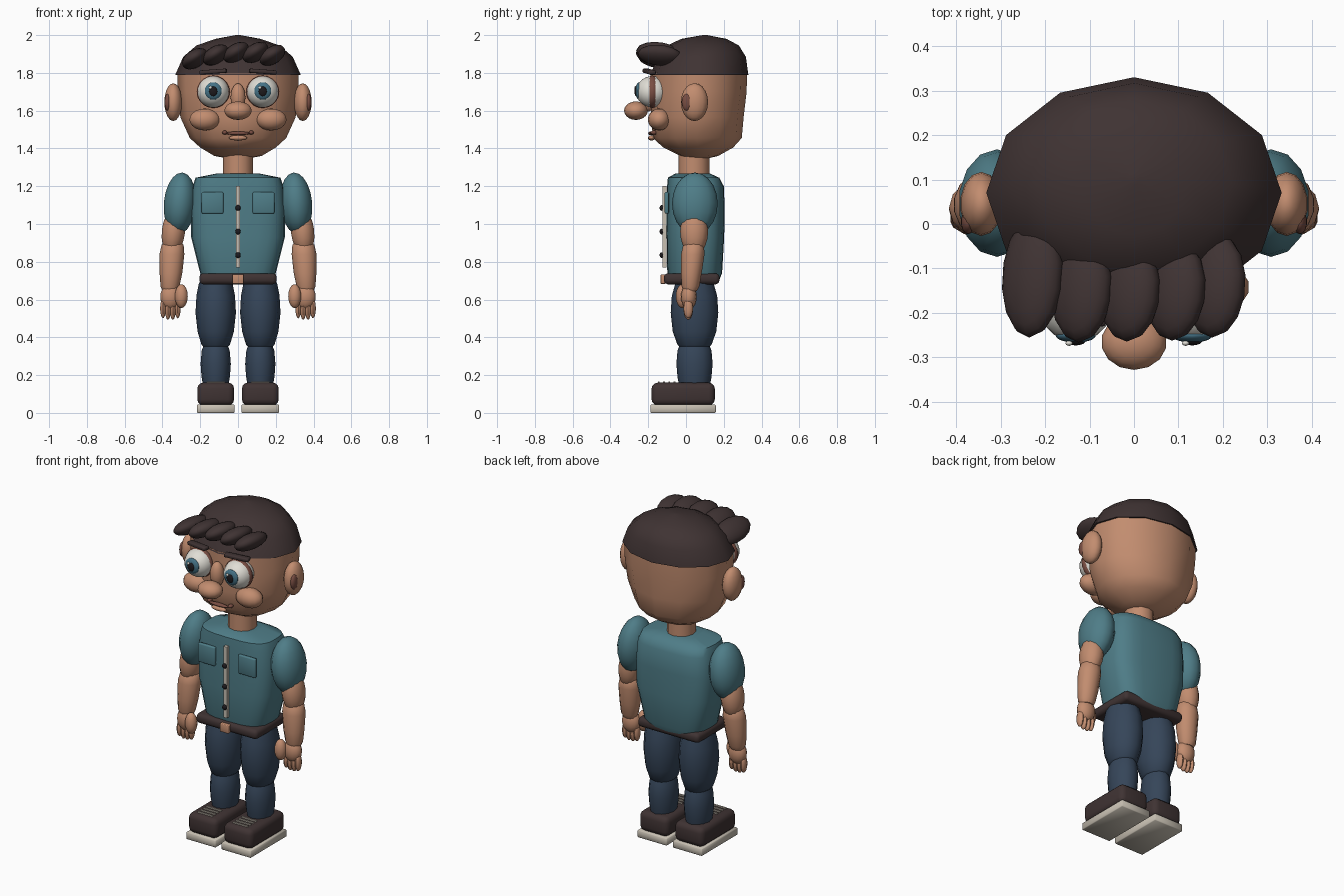
import bpy, bmesh, math
from mathutils import Matrix, Vector, Euler

if "Cube" in bpy.data.objects:
    bpy.data.objects.remove(bpy.data.objects["Cube"])


def material(name, rgb):
    m = bpy.data.materials.new(name)
    m.diffuse_color = (*rgb, 1)
    m.use_nodes = True
    m.node_tree.nodes["Principled BSDF"].inputs["Base Color"].default_value = m.diffuse_color
    return m


SKIN = material("skin", (0.54, 0.265, 0.16))
BLUSH = material("dark skin", (0.19, 0.075, 0.055))
HAIR = material("dark brown", (0.05, 0.033, 0.033))
SHIRT = material("teal cloth", (0.078, 0.205, 0.245))
DENIM = material("navy cloth", (0.036, 0.06, 0.10))
CREAM = material("cream", (0.58, 0.53, 0.45))
WHITE = material("eye white", (0.75, 0.73, 0.67))
IRIS = material("blue iris", (0.06, 0.17, 0.24))
BLACK = material("near black", (0.012, 0.01, 0.012))


def finish(name, bm, mat, angle=50):
    bmesh.ops.recalc_face_normals(bm, faces=bm.faces[:])
    me = bpy.data.meshes.new(name)
    bm.to_mesh(me)
    bm.free()
    me.materials.append(mat)
    ob = bpy.data.objects.new(name, me)
    bpy.context.collection.objects.link(ob)
    bpy.ops.object.select_all(action='DESELECT')
    bpy.context.view_layer.objects.active = ob
    ob.select_set(True)
    bpy.ops.object.shade_smooth_by_angle(angle=math.radians(angle))
    return ob


def placed(c, size, rot):
    r = Euler([math.radians(a) for a in rot]).to_matrix().to_4x4()
    return Matrix.Translation(c) @ r @ Matrix.Diagonal((*size, 1))


def ball(name, c, r, mat, rot=(0, 0, 0), seg=14, rings=10):
    bm = bmesh.new()
    bmesh.ops.create_uvsphere(bm, u_segments=seg, v_segments=rings, radius=1,
                              matrix=placed(c, r, rot))
    return finish(name, bm, mat)


def box(name, c, size, mat, bevel=0.0, rot=(0, 0, 0), seg=2):
    bm = bmesh.new()
    bmesh.ops.create_cube(bm, size=1, matrix=placed(c, size, rot))
    if bevel:
        bmesh.ops.bevel(bm, geom=bm.edges[:], offset=bevel, segments=seg,
                        profile=0.5, affect='EDGES')
    return finish(name, bm, mat)


def loft(name, rings, mat, n=12, power=2.0, angle=50):
    """Stack of closed rings given as (z, centre x, centre y, radius x, radius y)."""
    bm = bmesh.new()
    loops = []
    for z, cx, cy, rx, ry in rings:
        loop = []
        for i in range(n):
            a = 2 * math.pi * i / n
            c, s = math.cos(a), math.sin(a)
            x = math.copysign(abs(c) ** (2 / power), c)
            y = math.copysign(abs(s) ** (2 / power), s)
            loop.append(bm.verts.new((cx + rx * x, cy + ry * y, z)))
        loops.append(loop)
    for a, b in zip(loops, loops[1:]):
        for i in range(n):
            j = (i + 1) % n
            bm.faces.new((a[i], a[j], b[j], b[i]))
    bm.faces.new(loops[0])
    bm.faces.new(loops[-1])
    return finish(name, bm, mat, angle)


# Head, neck and hair cap
loft("head", [(1.345, 0, .07, .04, .035), (1.36, 0, .07, .125, .10),
              (1.405, 0, .065, .20, .185), (1.455, 0, .06, .255, .235),
              (1.565, 0, .06, .305, .245), (1.70, 0, .067, .318, .254),
              (1.80, 0, .068, .322, .255)], SKIN)
loft("neck", [(1.24, 0, .043, .08, .082), (1.39, 0, .043, .08, .082)], SKIN)
loft("hair_cap", [(1.79, 0, .07, .332, .26), (1.885, 0, .085, .29, .232),
                  (1.945, 0, .09, .22, .19), (1.98, 0, .095, .12, .12),
                  (2.0, 0, .10, .012, .012)], HAIR)

# Fringe of swept locks
for i, (x, y, z, ry) in enumerate([(-.228, -.118, 1.875, .138),
                                   (-.118, -.145, 1.895, .122),
                                   (-.01, -.15, 1.908, .115),
                                   (.092, -.148, 1.908, .115),
                                   (.182, -.138, 1.893, .118)]):
    ball(f"fringe_lock_{i}", (x, y, z), (.076, ry, .045), HAIR, (-6, -32, 0))

# Face centre
ball("nose_bridge", (0, -.20, 1.67), (.04, .04, .075), SKIN)
ball("nose_tip", (0, -.265, 1.6), (.074, .063, .049), SKIN)
ball("upper_lip", (0, -.185, 1.48), (.065, .015, .01), BLUSH)
ball("lower_lip", (0, -.183, 1.456), (.05, .018, .014), SKIN)

# Torso, belt and shirt front
loft("shirt", [(.70, 0, .045, .185, .13), (.74, 0, .046, .20, .145),
               (.93, 0, .05, .248, .152), (1.08, 0, .05, .25, .155),
               (1.20, 0, .05, .24, .15), (1.245, 0, .04, .225, .136),
               (1.268, 0, .035, .11, .09)], SHIRT, n=24, power=3.2)
box("belt", (0, .03, .71), (.41, .295, .058), HAIR, .02)
box("buckle", (0, -.122, .708), (.058, .025, .05), SKIN, .004)
box("placket", (0, -.113, .985), (.023, .022, .43), CREAM)
for i in range(3):
    ball(f"button_{i}", (0, -.128, .835 + .125 * i), (.015, .012, .015), BLACK)

for s, side in ((-1, "left"), (1, "right")):
    # Ears
    ball(f"{side}_ear", (s * .343, .045, 1.645), (.048, .072, .1), SKIN)
    ball(f"{side}_inner_ear", (s * .373, .005, 1.645), (.016, .028, .045), BLUSH)

    # Eyes, brows and cheeks
    ex = s * .131
    ball(f"{side}_eye_socket", (ex, -.178, 1.7), (.09, .045, .086), BLUSH)
    ball(f"{side}_eye", (ex, -.18, 1.7), (.084, .085, .082), WHITE, seg=20, rings=14)
    ball(f"{side}_iris", (ex, -.25, 1.704), (.046, .017, .046), IRIS)
    ball(f"{side}_pupil", (ex, -.263, 1.702), (.022, .01, .026), BLACK)
    ball(f"{side}_glint", (ex - .015, -.268, 1.722), (.008, .006, .008), WHITE)
    box(f"{side}_eyebrow", (ex, -.195, 1.807), (.145, .04, .022), HAIR, .007,
        (0, s * 4, s * 14))
    ball(f"{side}_cheek", (s * .176, -.142, 1.553), (.083, .06, .058), SKIN)
    ball(f"{side}_mouth_corner", (s * .07, -.17, 1.484), (.014, .018, .011), BLUSH)

    # Chest pockets
    box(f"{side}_pocket", (s * .135, -.102, 1.112), (.115, .022, .115), SHIRT, .007)

    # Sleeve and arm
    ball(f"{side}_sleeve", (s * .308, .047, 1.108), (.087, .121, .165), SHIRT, (0, -s * 5, 0))
    ball(f"{side}_upper_arm", (s * .342, .043, .96), (.063, .074, .125), SKIN, (0, -s * 6, 0))
    loft(f"{side}_forearm", [(.645, s * .36, .022, .04, .035), (.67, s * .36, .024, .05, .047),
                             (.74, s * .355, .028, .06, .055), (.84, s * .35, .036, .066, .062),
                             (.89, s * .346, .04, .058, .055), (.91, s * .345, .04, .035, .035)], SKIN)
    ball(f"{side}_palm", (s * .357, .015, .615), (.056, .042, .068), SKIN)
    ball(f"{side}_thumb", (s * .3, -.02, .618), (.035, .034, .063), SKIN)
    for i, drop in enumerate((.008, 0, 0, .008)):
        ball(f"{side}_finger_{i}", (s * (.319 + .026 * i), .012, .545 + drop),
             (.016, .025, .052), SKIN, seg=10, rings=8)

    # Leg
    lx = s * .118
    loft(f"{side}_thigh", [(.335, lx, .045, .05, .06), (.36, lx, .045, .075, .09),
                           (.43, lx, .045, .096, .115), (.53, lx, .045, .107, .126),
                           (.62, lx, .045, .102, .12), (.69, lx, .045, .088, .1)], DENIM)
    loft(f"{side}_shin", [(.14, lx, .045, .066, .08), (.19, lx, .045, .075, .09),
                          (.26, lx, .045, .08, .096), (.33, lx, .045, .074, .09),
                          (.38, lx, .045, .055, .07)], DENIM)

    # Shoe, sole and laces
    box(f"{side}_shoe", (lx, -.015, .1), (.195, .335, .12), HAIR, .032, seg=3)
    box(f"{side}_sole", (lx, -.015, .022), (.198, .345, .044), CREAM, .004, seg=1)
    for i in range(4):
        box(f"{side}_lace_{i}", (lx, -.145 + .028 * i, .162), (.1, .009, .01), CREAM)
